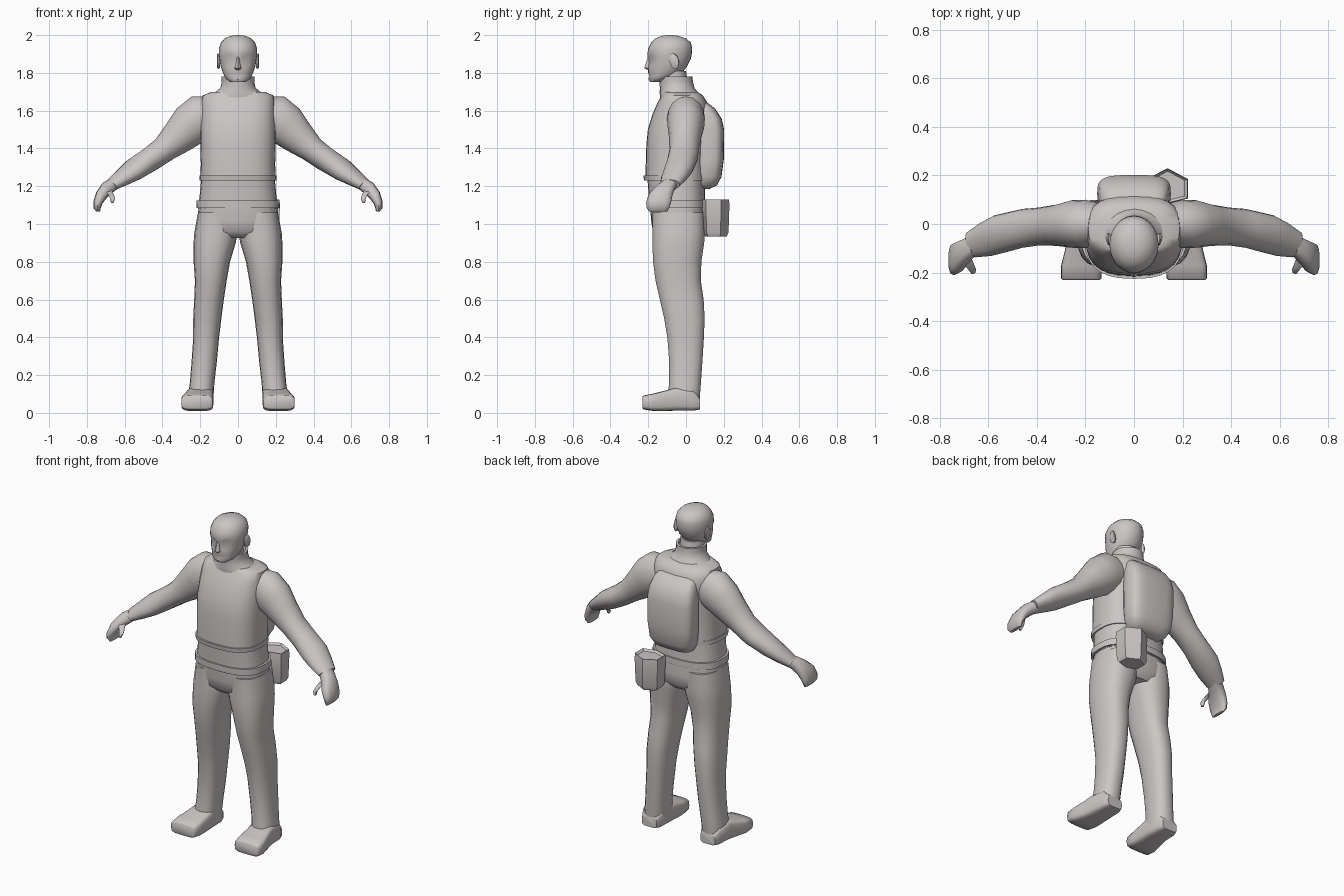
import bpy, bmesh, math
from mathutils import Vector

grey = bpy.data.materials.new("warm_grey")
grey.diffuse_color = (0.60, 0.56, 0.56, 1)


def finish(name, bm, angle=45):
    bmesh.ops.recalc_face_normals(bm, faces=bm.faces[:])
    me = bpy.data.meshes.new(name)
    bm.to_mesh(me)
    bm.free()
    me.materials.append(grey)
    ob = bpy.data.objects.new(name, me)
    bpy.context.collection.objects.link(ob)
    bpy.ops.object.select_all(action='DESELECT')
    ob.select_set(True)
    bpy.context.view_layer.objects.active = ob
    bpy.ops.object.shade_smooth_by_angle(angle=math.radians(angle))
    return ob


def loft(name, rings, n=16, power=2.0, angle=45, shape=None):
    """Skin superellipse rings, each given as centre, half-axis U, half-axis V."""
    bm = bmesh.new()
    loops = []
    for c, u, v in rings:
        c, u, v = Vector(c), Vector(u), Vector(v)
        loop = []
        for i in range(n):
            a = math.tau * i / n
            ca, sa = math.cos(a), math.sin(a)
            p = c + u * math.copysign(abs(ca) ** (2 / power), ca)
            p += v * math.copysign(abs(sa) ** (2 / power), sa)
            loop.append(bm.verts.new(shape(p) if shape else p))
        loops.append(loop)
    for a, b in zip(loops, loops[1:]):
        for i in range(n):
            j = (i + 1) % n
            bm.faces.new((a[i], a[j], b[j], b[i]))
    bm.faces.new(loops[0])
    bm.faces.new(loops[-1])
    return finish(name, bm, angle)


def stack(name, rows, **kw):
    """Upright loft; rows are z, x centre, half width, front y, back y."""
    return loft(name, [((x, (f + b) / 2, z), (w, 0, 0), (0, (b - f) / 2, 0))
                       for z, x, w, f, b in rows], **kw)


# Head with sunken eye sockets
def face(p):
    if p.y < -0.1:
        d = ((abs(p.x) - 0.042) / 0.022) ** 2 + ((p.z - 1.873) / 0.017) ** 2
        p.y += 0.016 * math.exp(-d)
        m = (p.x / 0.04) ** 2 + ((p.z - 1.783) / 0.008) ** 2
        p.y += 0.006 * math.exp(-m)
    return p


stack("head", [
    (1.752, 0, 0.040, -0.190, -0.12), (1.768, 0, 0.062, -0.199, -0.08),
    (1.783, 0, 0.072, -0.199, -0.05), (1.80, 0, 0.080, -0.200, -0.02),
    (1.835, 0, 0.092, -0.200, 0.006), (1.873, 0, 0.098, -0.200, 0.025),
    (1.895, 0, 0.101, -0.205, 0.03), (1.93, 0, 0.101, -0.200, 0.033),
    (1.96, 0, 0.091, -0.184, 0.026), (1.983, 0, 0.069, -0.162, 0.0),
    (1.996, 0, 0.040, -0.130, -0.04), (2.0, 0, 0.012, -0.10, -0.07)],
    n=28, shape=face)
stack("nose", [(1.815, 0, 0.014, -0.202, -0.18), (1.826, 0, 0.019, -0.221, -0.17),
               (1.85, 0, 0.012, -0.213, -0.17), (1.885, 0, 0.009, -0.203, -0.17)], n=8)
stack("neck", [(1.68, 0, 0.075, -0.13, 0.02), (1.81, 0, 0.07, -0.135, 0.0)])

# Collar and upper body
stack("collar", [
    (1.66, 0, 0.165, -0.135, 0.085), (1.695, 0, 0.125, -0.14, 0.065),
    (1.72, 0, 0.093, -0.138, 0.045), (1.755, 0, 0.086, -0.142, 0.036),
    (1.782, 0, 0.088, -0.142, 0.035), (1.782, 0, 0.075, -0.13, 0.02),
    (1.75, 0, 0.07, -0.12, 0.01)], n=20)
stack("vest", [
    (1.24, 0, 0.198, -0.215, 0.105), (1.32, 0, 0.197, -0.213, 0.10),
    (1.42, 0, 0.199, -0.210, 0.105), (1.50, 0, 0.200, -0.202, 0.11),
    (1.58, 0, 0.198, -0.178, 0.12), (1.64, 0, 0.196, -0.152, 0.115),
    (1.68, 0, 0.188, -0.13, 0.09), (1.70, 0, 0.14, -0.12, 0.06)], n=28, power=2.7)
stack("jacket", [(1.08, 0, 0.212, -0.195, 0.105), (1.16, 0, 0.202, -0.198, 0.10),
                 (1.25, 0, 0.194, -0.205, 0.10)], n=28, power=2.6)
stack("waist_strap", [(1.23, 0, 0.203, -0.222, 0.108), (1.256, 0, 0.203, -0.226, 0.108)],
      n=28, power=2.6)
stack("jacket_hem", [(1.085, 0, 0.221, -0.203, 0.11), (1.125, 0, 0.219, -0.205, 0.11)],
      n=28, power=2.6)
stack("hips", [
    (0.925, 0, 0.13, -0.14, 0.07), (0.96, 0, 0.20, -0.175, 0.10),
    (1.02, 0, 0.215, -0.185, 0.105), (1.10, 0, 0.208, -0.19, 0.10)],
    n=24, power=2.6)

# Backpack
stack("backpack", [
    (1.185, 0, 0.085, 0.05, 0.125), (1.205, 0, 0.12, 0.05, 0.165),
    (1.25, 0, 0.143, 0.05, 0.188), (1.34, 0, 0.151, 0.05, 0.20),
    (1.50, 0, 0.152, 0.05, 0.202), (1.56, 0, 0.146, 0.05, 0.188),
    (1.61, 0, 0.134, 0.04, 0.155), (1.645, 0, 0.115, 0.02, 0.11)],
    n=24, power=3.5, angle=60)

# Belt pouch: six-sided tapered box with a bevelled lid
bm = bmesh.new()
plan = [(0.062, 0.11), (0.062, 0.19), (0.138, 0.23), (0.222, 0.185), (0.222, 0.105), (0.14, 0.085)]
layers = []
for z, k in ((0.935, 0.80), (0.955, 0.93), (1.10, 1.0), (1.13, 0.97), (1.118, 0.82)):
    layers.append([bm.verts.new((0.142 + (x - 0.142) * k, 0.16 + (y - 0.16) * k, z))
                   for x, y in plan])
for a, b in zip(layers, layers[1:]):
    for i in range(6):
        bm.faces.new((a[i], a[i - 1], b[i - 1], b[i]))
bm.faces.new(layers[0])
bm.faces.new(layers[-1])
finish("belt_pouch", bm, 30)

for s, side in ((1, "left"), (-1, "right")):
    # Ear
    loft(side + "_ear", [
        ((s * 0.094, -0.066, 1.86), (0, 0.018, 0.006), (0, -0.01, 0.034)),
        ((s * 0.106, -0.062, 1.862), (0, 0.024, 0.006), (0, -0.01, 0.042)),
        ((s * 0.112, -0.058, 1.864), (0, 0.018, 0.005), (0, -0.008, 0.034))], n=10)

    # Sleeve: x, y, z, half thickness, half depth, tilt
    arm = [(0.14, 0.0, 1.575, 0.105, 0.085, 15), (0.20, 0.0, 1.562, 0.122, 0.10, 22),
           (0.255, 0.0, 1.522, 0.113, 0.098, 38), (0.32, -0.005, 1.458, 0.092, 0.085, 42),
           (0.39, -0.01, 1.396, 0.070, 0.078, 42), (0.46, -0.018, 1.345, 0.065, 0.080, 38),
           (0.55, -0.04, 1.288, 0.060, 0.080, 34), (0.61, -0.063, 1.247, 0.047, 0.072, 34),
           (0.668, -0.085, 1.208, 0.034, 0.055, 38)]
    loft(side + "_arm", [((s * x, y, z),
                          (s * t * math.sin(math.radians(a)), 0, t * math.cos(math.radians(a))),
                          (s * d * 0.3, d * 0.95, 0) if x > 0.5 else (0, d, 0))
                         for x, y, z, t, d, a in arm], n=16)

    # Mitten hand and thumb
    loft(side + "_hand", [
        ((s * 0.655, -0.083, 1.215), (s * 0.02, 0, 0.027), (0, 0.044, 0)),
        ((s * 0.69, -0.108, 1.192), (s * 0.026, 0, 0.026), (0, 0.050, 0)),
        ((s * 0.722, -0.135, 1.155), (s * 0.028, 0, 0.015), (0, 0.064, 0)),
        ((s * 0.741, -0.145, 1.115), (s * 0.024, 0, 0.006), (0, 0.066, 0)),
        ((s * 0.746, -0.148, 1.085), (s * 0.019, 0, 0), (0, 0.060, 0)),
        ((s * 0.74, -0.148, 1.066), (s * 0.010, 0, 0), (0, 0.048, 0))], n=12, power=2.6)
    loft(side + "_thumb", [
        ((s * 0.695, -0.13, 1.195), (s * 0.022, 0, 0.01), (0, 0.026, 0.015)),
        ((s * 0.676, -0.168, 1.165), (s * 0.017, 0, 0.004), (0, 0.02, 0.012)),
        ((s * 0.663, -0.19, 1.135), (s * 0.013, 0, 0), (0, 0.016, 0.006)),
        ((s * 0.666, -0.198, 1.112), (s * 0.007, 0, 0), (0, 0.009, 0))], n=8)

    # Trouser leg: z, inner x, outer x, front y, back y
    leg = [(1.06, 0.02, 0.212, -0.18, 0.10), (0.95, 0.003, 0.232, -0.178, 0.102),
           (0.90, 0.012, 0.235, -0.18, 0.098), (0.80, 0.042, 0.235, -0.176, 0.083),
           (0.70, 0.06, 0.228, -0.163, 0.08), (0.60, 0.075, 0.232, -0.140, 0.095),
           (0.50, 0.088, 0.237, -0.117, 0.10), (0.40, 0.10, 0.237, -0.10, 0.096),
           (0.27, 0.112, 0.246, -0.09, 0.088), (0.16, 0.125, 0.255, -0.09, 0.08),
           (0.08, 0.13, 0.266, -0.10, 0.074), (0.03, 0.135, 0.266, -0.10, 0.068)]
    stack(side + "_leg", [(z, s * (i + o) / 2, (o - i) / 2, f, b) for z, i, o, f, b in leg],
          n=18, power=2.4)

    # Boot, skinned from heel to square toe: y, inner x, outer x, bottom, top
    boot = [(0.073, 0.15, 0.25, 0.018, 0.08), (0.04, 0.135, 0.266, 0.012, 0.12),
            (-0.05, 0.13, 0.272, 0.012, 0.135), (-0.11, 0.13, 0.285, 0.010, 0.118),
            (-0.17, 0.13, 0.300, 0.010, 0.103), (-0.225, 0.135, 0.300, 0.018, 0.092),
            (-0.23, 0.14, 0.295, 0.025, 0.085)]
    loft(side + "_boot", [((s * (i + o) / 2, y, (b + t) / 2), ((o - i) / 2, 0, 0),
                           (0, 0, (t - b) / 2)) for y, i, o, b, t in boot],
         n=20, power=4.5, angle=50)
